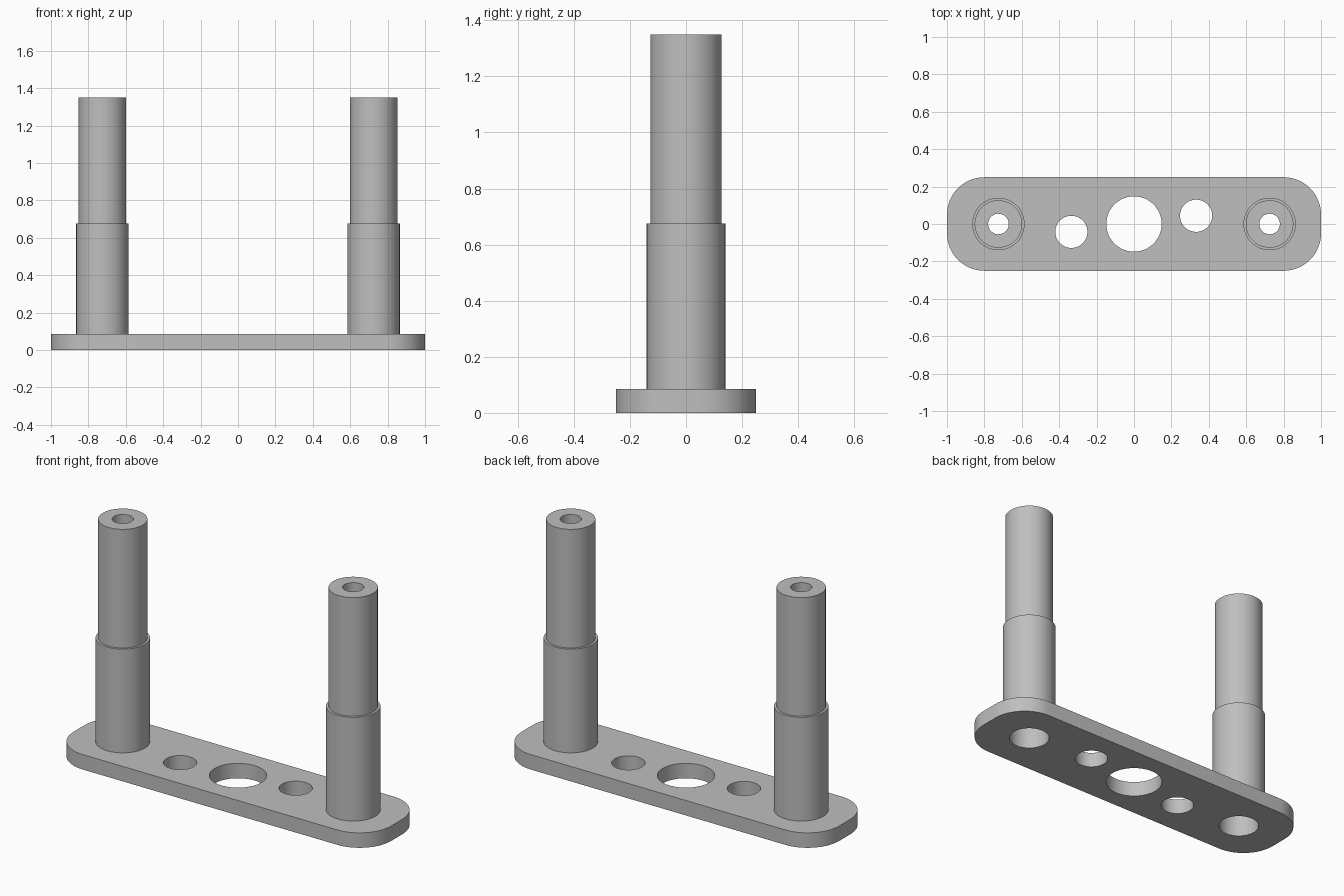
import bpy
import bmesh
from math import cos, sin, pi, radians

default = bpy.data.objects.get("Cube")
if default:
    bpy.data.objects.remove(default, do_unlink=True)

PLATE_TOP = 0.085
STEP_Z = 0.675
POST_TOP = 1.35
POST_X = 0.725
BORE = 0.105        # wide bore entering from below
TIP_BORE = 0.055    # narrow bore at the post tip
SEGMENTS = 64

grey = bpy.data.materials.new("plain grey")
grey.use_nodes = True
colour = (0.52, 0.52, 0.52, 1)
grey.diffuse_color = colour
shader = next(n for n in grey.node_tree.nodes if n.type == 'BSDF_PRINCIPLED')
shader.inputs["Base Color"].default_value = colour


def finish(obj):
    obj.data.materials.clear()
    obj.data.materials.append(grey)
    bpy.ops.object.select_all(action='DESELECT')
    obj.select_set(True)
    bpy.context.view_layer.objects.active = obj
    bpy.ops.object.shade_smooth_by_angle(angle=radians(30))


def arc(cx, cy, r, start, sweep, n):
    return [(cx + r * cos(start + sweep * i / n), cy + r * sin(start + sweep * i / n))
            for i in range(n + 1)]


def circle(cx, cy, r):
    return arc(cx, cy, r, 0, 2 * pi, SEGMENTS)[:-1]


def make_plate(half_x, half_y, corner, holes):
    # Rounded outline with round holes, filled and extruded
    ix, iy = half_x - corner, half_y - corner
    outline = []
    for k, (sx, sy) in enumerate([(1, 1), (-1, 1), (-1, -1), (1, -1)]):
        outline += arc(sx * ix, sy * iy, corner, k * pi / 2, pi / 2, 16)
    curve = bpy.data.curves.new("base_plate", 'CURVE')
    curve.dimensions = '2D'
    curve.fill_mode = 'BOTH'
    curve.extrude = PLATE_TOP / 2
    for loop in [outline] + [circle(*h) for h in holes]:
        spline = curve.splines.new('POLY')
        spline.points.add(len(loop) - 1)
        for point, (x, y) in zip(spline.points, loop):
            point.co = (x, y, 0, 1)
        spline.use_cyclic_u = True
    obj = bpy.data.objects.new("base_plate", curve)
    bpy.context.collection.objects.link(obj)
    bpy.ops.object.select_all(action='DESELECT')
    obj.select_set(True)
    bpy.context.view_layer.objects.active = obj
    bpy.ops.object.convert(target='MESH')
    obj = bpy.context.view_layer.objects.active
    bm = bmesh.new()
    bm.from_mesh(obj.data)
    bmesh.ops.remove_doubles(bm, verts=bm.verts, dist=0.0001)
    bmesh.ops.translate(bm, verts=bm.verts, vec=(0, 0, PLATE_TOP / 2))
    bmesh.ops.recalc_face_normals(bm, faces=bm.faces)
    bm.to_mesh(obj.data)
    bm.free()
    finish(obj)


def make_post(name, x):
    # Stepped hollow post: up the outside, over the tip, down the bore
    profile = [(0.14, PLATE_TOP), (0.14, STEP_Z), (0.127, STEP_Z), (0.127, POST_TOP),
               (TIP_BORE, POST_TOP), (TIP_BORE, STEP_Z), (BORE, STEP_Z), (BORE, PLATE_TOP)]
    bm = bmesh.new()
    rings = [[bm.verts.new((px, py, z)) for px, py in circle(0, 0, r)] for r, z in profile]
    for low, high in zip(rings, rings[1:]):
        for i in range(SEGMENTS):
            j = (i + 1) % SEGMENTS
            bm.faces.new((low[i], low[j], high[j], high[i]))
    mesh = bpy.data.meshes.new(name)
    bm.to_mesh(mesh)
    bm.free()
    obj = bpy.data.objects.new(name, mesh)
    obj.location.x = x
    bpy.context.collection.objects.link(obj)
    finish(obj)


# Plate: centre hole, two offset holes, and the bores under the posts
make_plate(1.0, 0.25, 0.2, [
    (0, 0, 0.148),
    (-0.335, -0.042, 0.086),
    (0.332, 0.044, 0.086),
    (-POST_X, 0, BORE),
    (POST_X, 0, BORE),
])

for side, sign in (("left", 1), ("right", -1)):
    make_post(side + "_post", sign * POST_X)
